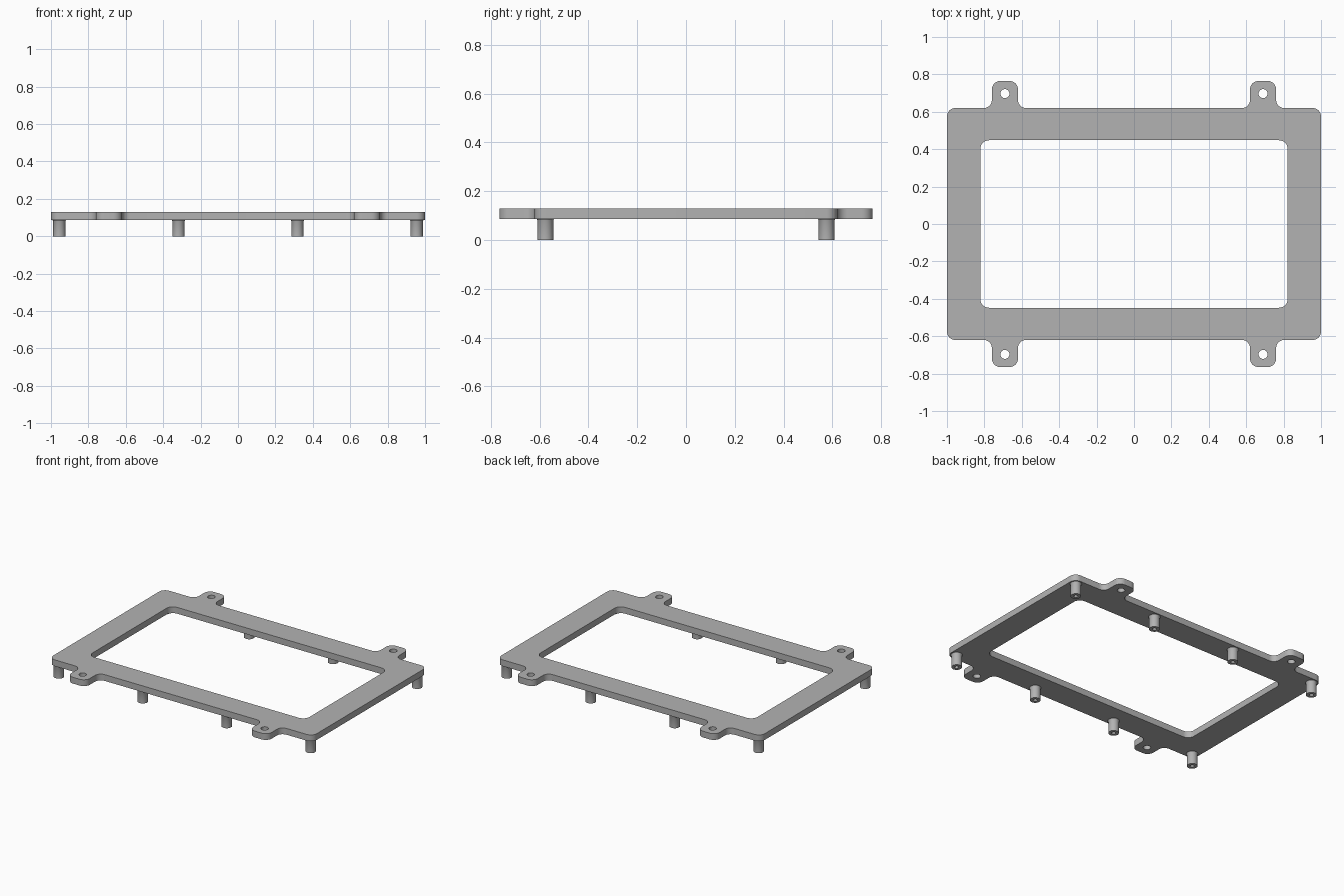
import bpy, bmesh, math
from mathutils import Vector

cube = bpy.data.objects.get("Cube")
if cube:
    bpy.data.objects.remove(cube, do_unlink=True)

PLATE_BOTTOM, PLATE_TOP = 0.087, 0.13

grey = bpy.data.materials.new("plain grey")
grey.use_nodes = True
grey.diffuse_color = (0.45, 0.45, 0.45, 1)
grey.node_tree.nodes["Principled BSDF"].inputs["Base Color"].default_value = (0.45, 0.45, 0.45, 1)


def rounded(corners, segments=8):
    """Closed outline from (x, y, radius) right-angle corners, each filleted."""
    points = []
    for i, (x, y, r) in enumerate(corners):
        p = Vector((x, y))
        a = (Vector(corners[i - 1][:2]) - p).normalized() * r
        b = (Vector(corners[(i + 1) % len(corners)][:2]) - p).normalized() * r
        for k in range(segments + 1):
            t = k / segments * math.pi / 2
            points.append(p + a * (1 - math.sin(t)) + b * (1 - math.cos(t)))
    return points


def circle(x, y, r, n=32):
    return [Vector((x + r * math.cos(2 * math.pi * k / n),
                    y + r * math.sin(2 * math.pi * k / n))) for k in range(n)]


def finish(obj):
    obj.data.materials.clear()
    obj.data.materials.append(grey)
    bpy.ops.object.select_all(action="DESELECT")
    obj.select_set(True)
    bpy.context.view_layer.objects.active = obj
    bpy.ops.object.shade_smooth_by_angle(angle=math.radians(30))


# Frame outline: one quarter with its tab, mirrored to all four quarters
quarter = [(1.0, 0.62, 0.045), (0.76, 0.62, 0.043), (0.76, 0.765, 0.046),
           (0.62, 0.765, 0.046), (0.62, 0.62, 0.043)]
half = quarter + [(-x, y, r) for x, y, r in reversed(quarter)]
outline = half + [(x, -y, r) for x, y, r in reversed(half)]
window = [(sx * 0.822, sy * 0.448, 0.048)
          for sx, sy in ((1, 1), (-1, 1), (-1, -1), (1, -1))]
loops = [rounded(outline), rounded(window)]

# Screw holes in the tabs
loops += [circle(sx * 0.69, sy * 0.697, 0.024) for sx in (-1, 1) for sy in (-1, 1)]

# Fill the outline with its openings and give it thickness
curve = bpy.data.curves.new("frame_outline", "CURVE")
curve.dimensions = "2D"
curve.fill_mode = "BOTH"
curve.extrude = (PLATE_TOP - PLATE_BOTTOM) / 2
for loop in loops:
    spline = curve.splines.new("POLY")
    spline.points.add(len(loop) - 1)
    for point, co in zip(spline.points, loop):
        point.co = (co.x, co.y, 0, 1)
    spline.use_cyclic_u = True
frame = bpy.data.objects.new("frame", curve)
bpy.context.collection.objects.link(frame)
frame.location.z = (PLATE_TOP + PLATE_BOTTOM) / 2
bpy.ops.object.select_all(action="DESELECT")
frame.select_set(True)
bpy.context.view_layer.objects.active = frame
bpy.ops.object.convert(target="MESH")
frame = bpy.context.view_layer.objects.active

# Weld the walls to the faces
bm = bmesh.new()
bm.from_mesh(frame.data)
bmesh.ops.remove_doubles(bm, verts=bm.verts, dist=0.0001)
bmesh.ops.recalc_face_normals(bm, faces=bm.faces)
bm.to_mesh(frame.data)
bm.free()
finish(frame)

# Hollow standoff peg: blind hole below, small flare where it meets the frame
peg_profile = [(0, 0.08), (0.013, 0.08), (0.013, 0), (0.033, 0),
               (0.033, 0.081), (0.035, 0.085), (0.039, 0.088)]
bm = bmesh.new()
verts = [bm.verts.new((r, 0, z)) for r, z in peg_profile]
edges = [bm.edges.new(pair) for pair in zip(verts, verts[1:])]
bmesh.ops.spin(bm, geom=verts + edges, cent=(0, 0, 0), axis=(0, 0, 1),
               angle=2 * math.pi, steps=32)
bmesh.ops.remove_doubles(bm, verts=bm.verts, dist=0.0001)
bmesh.ops.recalc_face_normals(bm, faces=bm.faces)
# Make sure the outer wall faces outward
wall = max(bm.faces, key=lambda f: f.calc_center_median().xy.length)
if wall.normal.dot(Vector((*wall.calc_center_median().xy, 0))) < 0:
    bmesh.ops.reverse_faces(bm, faces=bm.faces)
peg_mesh = bpy.data.meshes.new("standoff_peg")
bm.to_mesh(peg_mesh)
bm.free()

# Four pegs along the front and four along the back
for side, y in (("front", -0.576), ("back", 0.576)):
    for i, x in enumerate((-0.955, -0.318, 0.318, 0.955)):
        peg = bpy.data.objects.new(f"{side}_peg_{i + 1}", peg_mesh)
        peg.location = (x, y, 0)
        bpy.context.collection.objects.link(peg)
        finish(peg)
